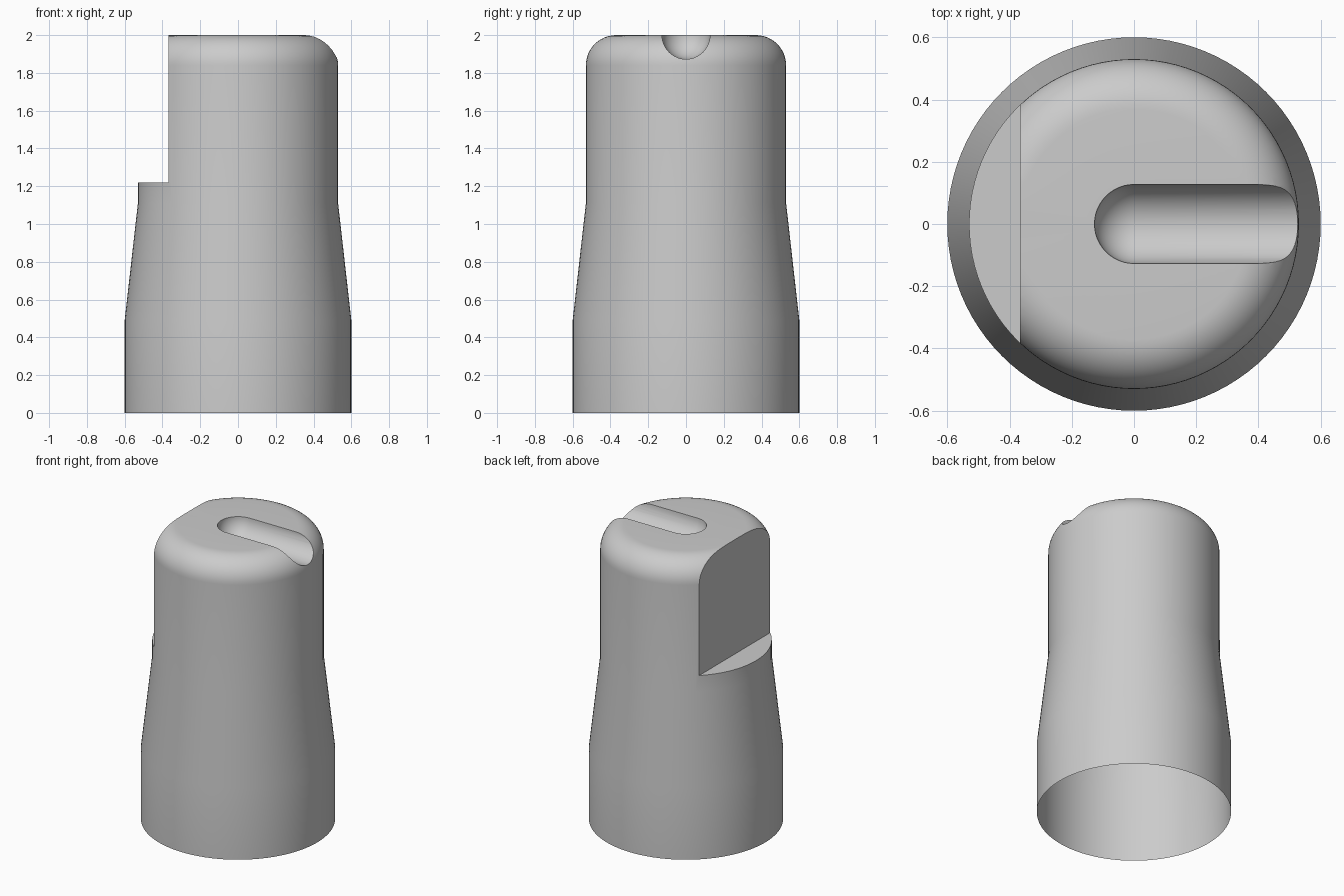
import bpy, bmesh, math
from mathutils import Matrix

cube = bpy.data.objects.get("Cube")
if cube:
    bpy.data.objects.remove(cube, do_unlink=True)

grey = bpy.data.materials.new("plain grey")
grey.use_nodes = True
grey.diffuse_color = (0.6, 0.6, 0.6, 1)
grey.node_tree.nodes["Principled BSDF"].inputs["Base Color"].default_value = (0.6, 0.6, 0.6, 1)


def finish(name, bm):
    bmesh.ops.remove_doubles(bm, verts=bm.verts, dist=1e-5)
    bmesh.ops.recalc_face_normals(bm, faces=bm.faces)
    mesh = bpy.data.meshes.new(name)
    bm.to_mesh(mesh)
    bm.free()
    mesh.materials.append(grey)
    obj = bpy.data.objects.new(name, mesh)
    bpy.context.collection.objects.link(obj)
    return obj


def lathe(name, profile, steps, matrix=Matrix()):
    """Closed solid of revolution from (radius, height) points."""
    bm = bmesh.new()
    verts = [bm.verts.new((r, 0, z)) for r, z in profile]
    edges = [bm.edges.new(pair) for pair in zip(verts, verts[1:])]
    bmesh.ops.spin(bm, geom=verts + edges, cent=(0, 0, 0), axis=(0, 0, 1),
                   angle=math.tau, steps=steps)
    bm.transform(matrix)
    return finish(name, bm)


def arc(cx, cz, radius, start, end, count):
    angles = [math.radians(start + (end - start) * i / count) for i in range(count + 1)]
    return [(cx + radius * math.cos(a), cz + radius * math.sin(a)) for a in angles]


# Knob body: wide skirt, tapered waist, upright barrel, rounded top rim
body = lathe("knob_body", [(0, 0), (0.6, 0), (0.6, 0.49), (0.53, 1.11)]
             + arc(0.37, 1.84, 0.16, 0, 90, 12) + [(0, 2)], 96)

# Cutter for the pointer groove: round-ended rod lying along +x
groove = lathe("groove_cutter", [(0, 1)] + [(0.127, 1)]
               + arc(0, 0, 0.127, 0, -89.9, 12) + [(0, -0.127)], 48,
               Matrix.Translation((0, 0, 2)) @ Matrix.Rotation(math.pi / 2, 4, 'Y'))

# Cutter for the flat on the side opposite the groove
bm = bmesh.new()
bmesh.ops.create_cube(bm, size=2, matrix=Matrix.Translation((-1.367, 0, 2.22)))
flat = finish("flat_cutter", bm)

for cutter in (groove, flat):
    cutter.hide_render = True
    mod = body.modifiers.new(cutter.name, 'BOOLEAN')
    mod.operation = 'DIFFERENCE'
    mod.solver = 'EXACT'
    mod.object = cutter

bpy.context.view_layer.objects.active = body
body.select_set(True)
for mod in list(body.modifiers):
    bpy.ops.object.modifier_apply(modifier=mod.name)
for cutter in (groove, flat):
    bpy.data.objects.remove(cutter, do_unlink=True)

# Open the underside
bm = bmesh.new()
bm.from_mesh(body.data)
bottom = [f for f in bm.faces if f.calc_center_median().z < 0.001]
bmesh.ops.delete(bm, geom=bottom, context='FACES')
bm.to_mesh(body.data)
bm.free()

bpy.ops.object.select_all(action='DESELECT')
body.select_set(True)
bpy.ops.object.shade_smooth_by_angle(angle=math.radians(30))
